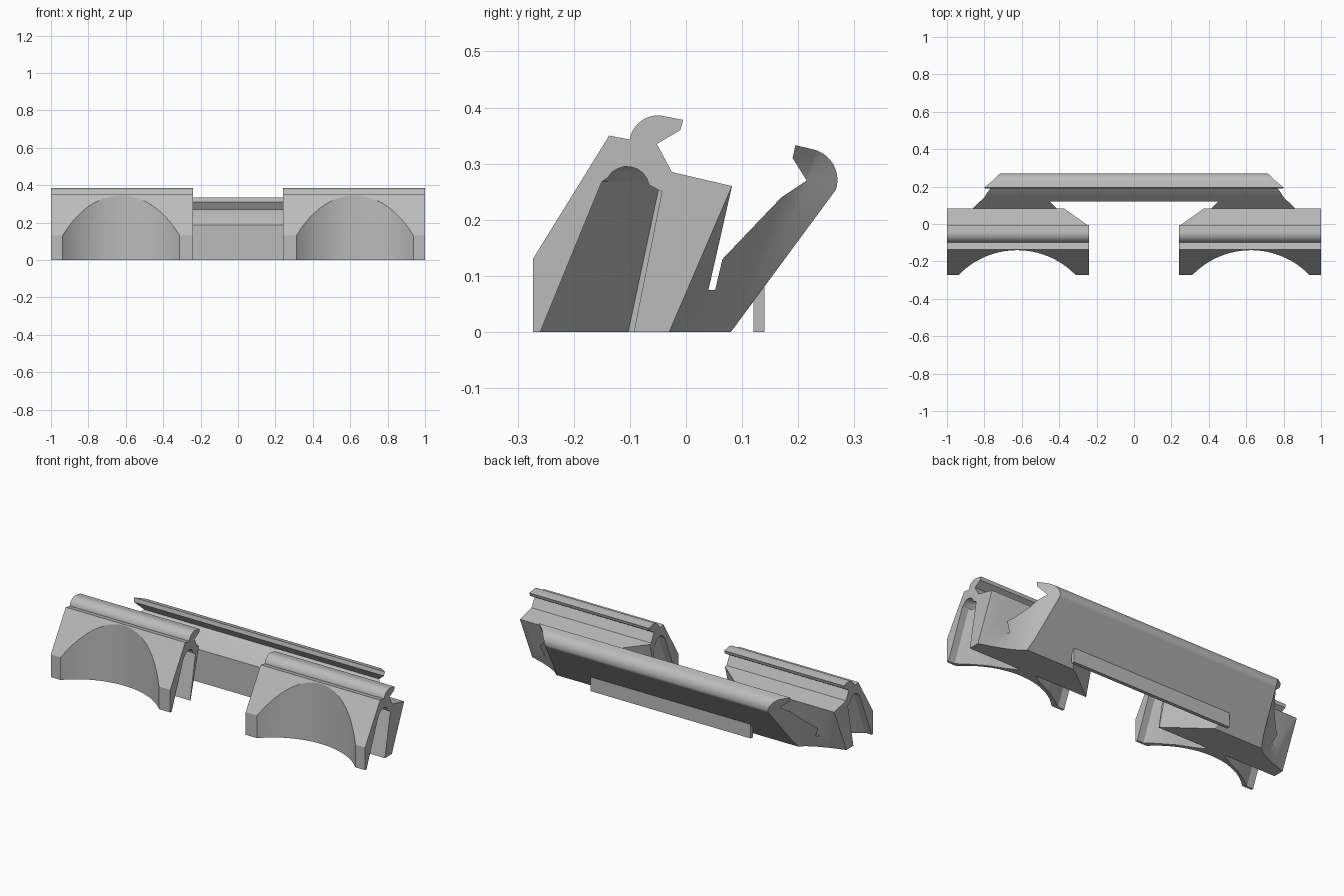
import bpy, bmesh, math

if "Cube" in bpy.data.objects:
    bpy.data.objects.remove(bpy.data.objects["Cube"])

grey = bpy.data.materials.new("light_grey")
grey.diffuse_color = (0.5, 0.5, 0.5, 1)
grey.use_nodes = True
grey.node_tree.nodes["Principled BSDF"].inputs["Base Color"].default_value = grey.diffuse_color


def loft(name, sections):
    """Closed solid through a list of equal-length point loops."""
    bm = bmesh.new()
    rings = [[bm.verts.new(p) for p in s] for s in sections]
    n = len(rings[0])
    for a, b in zip(rings, rings[1:]):
        for i in range(n):
            j = (i + 1) % n
            bm.faces.new((a[i], a[j], b[j], b[i]))
    bm.faces.new(rings[0])
    bm.faces.new(rings[-1])
    bmesh.ops.recalc_face_normals(bm, faces=bm.faces)
    me = bpy.data.meshes.new(name)
    bm.to_mesh(me)
    bm.free()
    me.materials.append(grey)
    ob = bpy.data.objects.new(name, me)
    bpy.context.collection.objects.link(ob)
    return ob


def cut(target, cutter):
    bpy.context.view_layer.objects.active = target
    m = target.modifiers.new("cut", 'BOOLEAN')
    m.operation, m.object, m.solver = 'DIFFERENCE', cutter, 'EXACT'
    bpy.ops.object.modifier_apply(modifier=m.name)
    bpy.data.objects.remove(cutter)


def arc(cy, cz, r, a0, a1, n):
    return [(cy + r * math.cos(math.radians(a0 + (a1 - a0) * i / n)),
             cz + r * math.sin(math.radians(a0 + (a1 - a0) * i / n))) for i in range(n + 1)]


# side profile (y, z): seat block with hook, slit, hooked rear rail
profile = [(-0.273, 0), (-0.273, 0.13), (-0.137, 0.35), (-0.10, 0.343)]
profile += arc(-0.05, 0.335, 0.051, 165, 85, 8)
profile += [(-0.005, 0.378), (-0.01, 0.36), (-0.052, 0.335), (-0.025, 0.285),
            (0.082, 0.26), (0.04, 0.075), (0.052, 0.075), (0.065, 0.13),
            (0.17, 0.24), (0.215, 0.27), (0.19, 0.31), (0.195, 0.333)]
profile += arc(0.214, 0.271, 0.056, 78, -18, 10)
profile += [(0.08, 0)]
body = loft("clip_body", [[(x, y, z) for y, z in profile] for x in (-1, 1)])


# central gap, splayed behind the blocks and wider towards the bottom
def gap(z):
    half = [(0.24, -1), (0.24, -0.088 + 0.27 * z), (0.517 - 0.36 * z, 0.12)]
    return [(x, y, z) for x, y in half] + [(-x, y, z) for x, y in reversed(half)]


cut(body, loft("gap_cutter", [gap(-0.1), gap(0.45)]))

# slot wedge profile (y, z), opening on both ends of each block
slot = [(-0.264, -0.01), (-0.15, 0.268)] + arc(-0.105, 0.255, 0.04, 150, 10, 8)
slot += [(-0.043, 0.25), (-0.095, -0.01)]
stations = [(0.40, 1), (0.34, 1), (0.28, 0.74), (0.2, 0.45), (0.12, 0.25), (0.06, 0.06)]


def slot_loop(x, w):
    out = []
    for y, z in slot:
        back = -0.093 + 0.2 * z
        out.append((x, back + (y - back) * w, z))
    return out


for s in (-1, 1):
    # concave seat in the front of each block
    ring = [(s * 0.625 + 0.435 * math.cos(t * math.pi / 48),
             -0.575 + 0.435 * math.sin(t * math.pi / 48)) for t in range(96)]
    cut(body, loft("seat_cutter", [[(x, y, z) for x, y in ring] for z in (-0.1, 0.6)]))

    # curved, leaning chamfer at each rear end
    plan = [(1.1, -0.035), (1.0, 0), (0.92, 0.026), (0.86, 0.05), (0.8, 0.082),
            (0.75, 0.127), (0.71, 0.186), (0.67, 0.3), (0.67, 0.6), (1.1, 0.6)]
    cut(body, loft("end_cutter", [[(s * x, y - 0.03 + 0.43 * z, z) for x, y in plan]
                                  for z in (-0.1, 0.5)]))

    # tapering slots
    for e in (-1, 1):
        cut(body, loft("slot_cutter", [slot_loop(s * 0.62 + e * d, w) for d, w in stations]))

# thin upright plate below the rear rail
plate = loft("rear_plate", [[(x, 0.12, 0), (x, 0.14, 0), (x, 0.14, 0.15), (x, 0.12, 0.15)]
                            for x in (-0.51, 0.51)])

for ob in (body, plate):
    bpy.ops.object.select_all(action='DESELECT')
    ob.select_set(True)
    bpy.context.view_layer.objects.active = ob
    bpy.ops.object.shade_smooth_by_angle(angle=math.radians(25))
